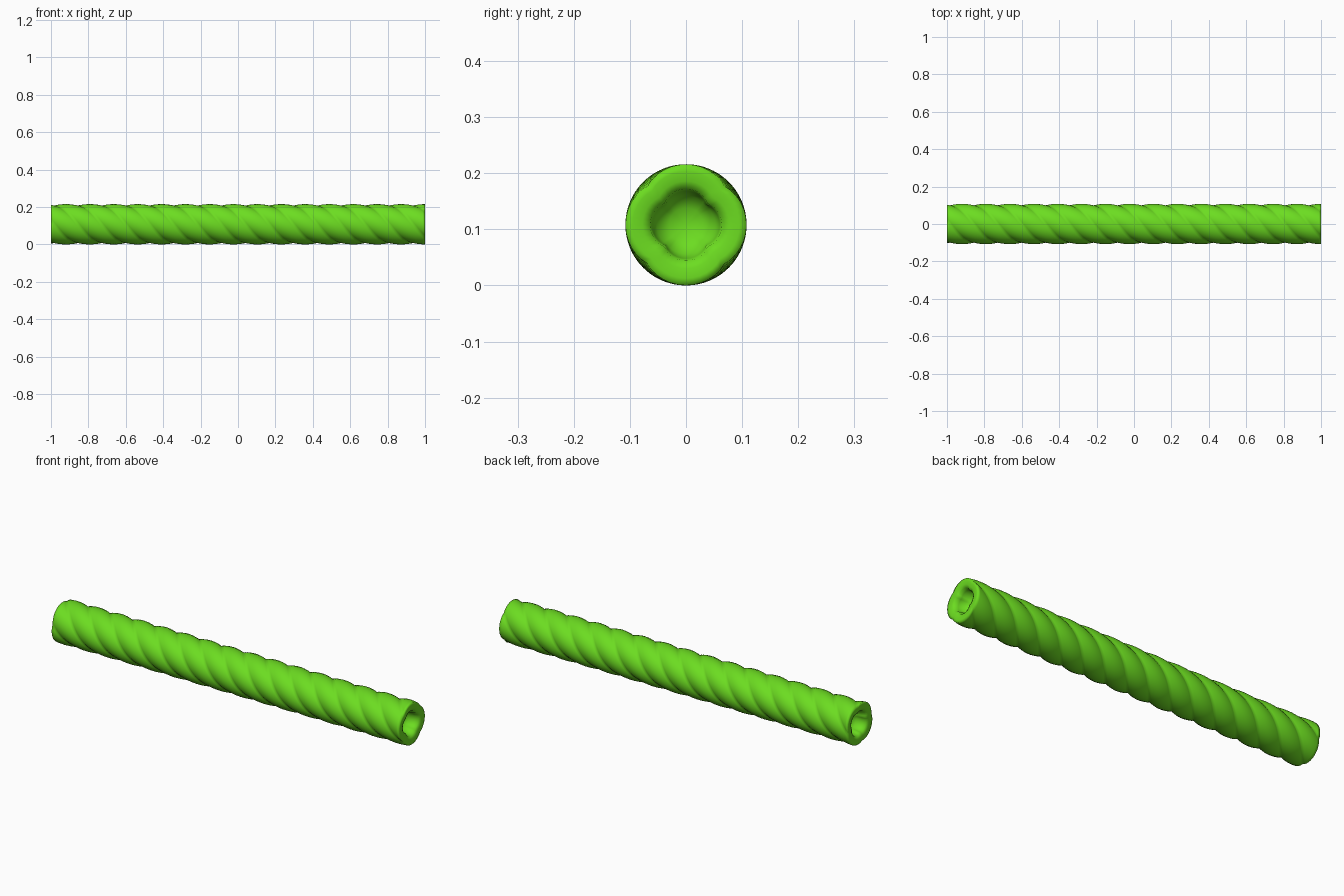
import bpy, bmesh, math

if "Cube" in bpy.data.objects:
    bpy.data.objects.remove(bpy.data.objects["Cube"])

LOBES, SEG, RINGS = 4, 48, 160
R, CZ = 0.108, 0.108
PITCH = 0.128 * LOBES      # length of one full turn
PHASE = math.pi / 2        # a lobe points up at the +x end


def ring(bm, x, twist_x, radius, depth):
    """One lobed cross-section, turned according to its place on the axis."""
    turn = PHASE + 2 * math.pi * (twist_x - 1) / PITCH
    verts = []
    for i in range(SEG):
        a = 2 * math.pi * i / SEG
        r = radius * (1 - depth * (1 - abs(math.cos(LOBES * a / 2)) ** 0.8))
        verts.append(bm.verts.new((x, r * math.cos(a + turn), CZ + r * math.sin(a + turn))))
    return verts


bm = bmesh.new()
# rim and recess: (distance in from the end, radius, lobe depth)
rim = [(0.07, 0.03, 0.0), (0.055, 0.052, 0.08), (0.025, 0.06, 0.15),
       (0.007, 0.064, 0.15), (0.0, 0.078, 0.12), (0.0, 0.095, 0.1)]
rings = [ring(bm, -1 + d, -1, r, k) for d, r, k in rim]
# twisted outer wall
for j in range(RINGS + 1):
    x = -1 + 2 * j / RINGS
    rings.append(ring(bm, x, x, R, 0.1))
rings += [ring(bm, 1 - d, 1, r, k) for d, r, k in reversed(rim)]

for a, b in zip(rings, rings[1:]):
    for i in range(SEG):
        k = (i + 1) % SEG
        bm.faces.new((a[i], a[k], b[k], b[i]))
# recess floors
for loop, x in ((rings[0], -0.925), (rings[-1], 0.925)):
    c = bm.verts.new((x, 0, CZ))
    for i in range(SEG):
        bm.faces.new((loop[i], loop[(i + 1) % SEG], c))
bmesh.ops.recalc_face_normals(bm, faces=bm.faces)
for f in bm.faces:
    f.smooth = True

me = bpy.data.meshes.new("twisted_rod")
bm.to_mesh(me)
bm.free()
rod = bpy.data.objects.new("twisted_rod", me)
bpy.context.collection.objects.link(rod)

mat = bpy.data.materials.new("green")
mat.diffuse_color = (0.15, 0.72, 0.015, 1)
mat.use_nodes = True
mat.node_tree.nodes["Principled BSDF"].inputs["Base Color"].default_value = mat.diffuse_color
me.materials.append(mat)
